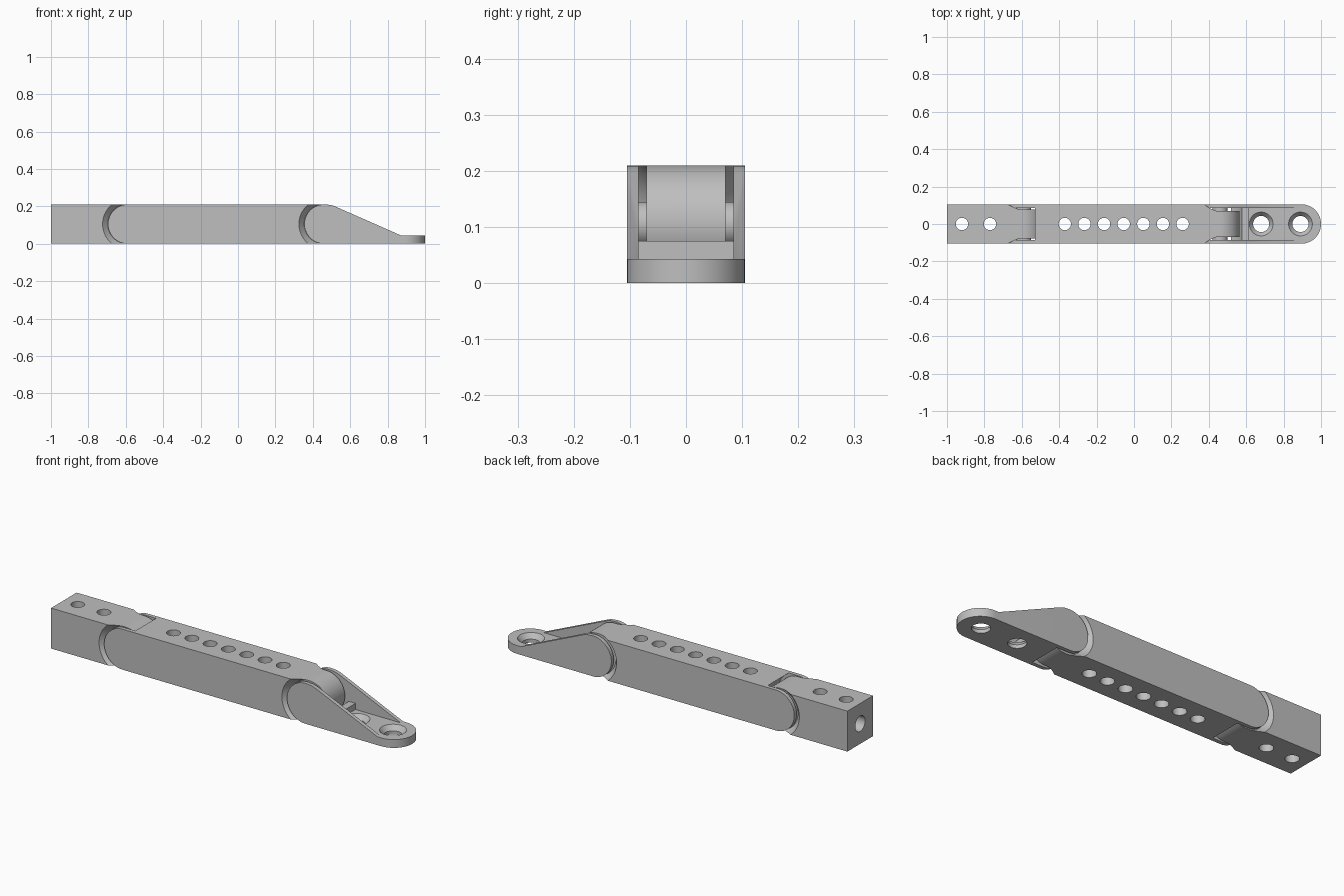
import bpy, bmesh
from math import cos, sin, pi

cube = bpy.data.objects.get("Cube")
if cube:
    bpy.data.objects.remove(cube, do_unlink=True)

W = 0.105                 # half width, half height and knuckle radius
JOINT_A, JOINT_B = -0.59, 0.46

grey = bpy.data.materials.new("plain_grey")
grey.use_nodes = True
grey.diffuse_color = (0.52, 0.52, 0.52, 1)
grey.node_tree.nodes["Principled BSDF"].inputs["Base Color"].default_value = (0.52, 0.52, 0.52, 1)


def arc(cx, cz, r, start, end, n=32):
    return [(cx + r * cos(start + (end - start) * i / n),
             cz + r * sin(start + (end - start) * i / n)) for i in range(n + 1)]


def circle(cx, cz, r):
    return arc(cx, cz, r, 0, 2 * pi, 64)[:-1]


def loft(name, rings):
    """Closed solid through equal-length rings of 3D points."""
    bm = bmesh.new()
    loops = [[bm.verts.new(p) for p in ring] for ring in rings]
    for a, b in zip(loops, loops[1:]):
        for i in range(len(a)):
            j = (i + 1) % len(a)
            bm.faces.new((a[i], a[j], b[j], b[i]))
    bm.faces.new(loops[0][::-1])
    bm.faces.new(loops[-1])
    bmesh.ops.recalc_face_normals(bm, faces=bm.faces)
    mesh = bpy.data.meshes.new(name)
    bm.to_mesh(mesh)
    bm.free()
    mesh.materials.append(grey)
    obj = bpy.data.objects.new(name, mesh)
    bpy.context.collection.objects.link(obj)
    return obj


def side_prism(name, pts, y0, y1):
    return loft(name, [[(x, y, z) for x, z in pts] for y in (y0, y1)])


def box(x0, x1, y0, y1, z0, z1):
    return side_prism("cutter", [(x0, z0), (x1, z0), (x1, z1), (x0, z1)], y0, y1)


def turned(x, steps):
    """Upright round cutter from (radius, height) steps."""
    return loft("cutter", [[(px, py, z) for px, py in circle(x, 0, r)] for r, z in steps])


def carve(obj, cutters, operation='DIFFERENCE'):
    for cutter in cutters:
        cutter.hide_render = True
        mod = obj.modifiers.new("cut", 'BOOLEAN')
        mod.operation, mod.solver, mod.object = operation, 'EXACT', cutter
        bpy.context.view_layer.update()
        graph = bpy.context.evaluated_depsgraph_get()
        result = bpy.data.meshes.new_from_object(obj.evaluated_get(graph))
        obj.modifiers.clear()
        obj.data = result
        bpy.data.objects.remove(cutter, do_unlink=True)


def tongue_cutters(x, half):
    """Flared sockets on both sides that leave a rounded tongue."""
    out = []
    for s in (-1, 1):
        rings = [[(px, s * y, pz) for px, pz in circle(x, W, r)]
                 for y, r in ((half, 0.1065), (0.107, 0.136))]
        out.append(loft("cutter", rings))
        out.append(box(x, x + 0.2, *sorted((s * half, s * 0.2)), -0.1, 0.4))
    return out


def fork_cutters(x, half=0.085):
    """Slot and rounded pocket between the two cheeks."""
    return [box(x - 0.2, x, -half, half, -0.1, 0.4),
            side_prism("cutter", circle(x, W, 0.121), -half, half)]


def through_hole(x, r=0.033):
    return turned(x, [(r, -0.1), (r, 0.4)])


# End block: rounded tongue, two cross holes, one bore along its length
end_block = side_prism("end_block",
                       [(-1, 2 * W), (-1, 0)] + arc(JOINT_A, W, W, -pi / 2, pi / 2), -W, W)
bore = loft("cutter", [[(x, y, z) for y, z in circle(0, W, 0.04)] for x in (-1.1, -0.72)])
carve(end_block, tongue_cutters(JOINT_A, 0.077)
      + [through_hole(x) for x in (-0.92, -0.77)] + [bore])

# Middle bar: fork on one end, tongue on the other, a row of seven holes
middle_bar = side_prism("middle_bar",
                        arc(JOINT_A, W, W, pi / 2, 3 * pi / 2)
                        + arc(JOINT_B, W, W, -pi / 2, pi / 2), -W, W)
carve(middle_bar, fork_cutters(JOINT_A) + tongue_cutters(JOINT_B, 0.07)
      + [through_hole(-0.37 + 0.105 * i) for i in range(7)])

# Mounting bracket: sloped cheeks, round-ended plate, countersunk holes
PLATE = 0.043
bracket = side_prism("mounting_bracket",
                     arc(JOINT_B, W, W, pi / 2, 3 * pi / 2)
                     + [(1.1, 0), (1.1, PLATE), (0.875, PLATE),
                        (0.525, 0.197), (0.51, 0.203), (0.49, 0.208)], -0.12, 0.12)
plan = [(0.3, W), (0.3, -W)] + arc(0.895, 0, W, -pi / 2, pi / 2)
carve(bracket, [loft("cutter", [[(x, y, z) for x, y in plan] for z in (-0.1, 0.4)])], 'INTERSECT')
carve(bracket, fork_cutters(JOINT_B) + [
    box(0.45, 0.7, -0.085, 0.085, 0.075, 0.4),
    box(0.615, 0.95, -0.085, 0.085, PLATE, 0.4)])
carve(bracket, [turned(x, [(0.043, -0.1), (0.043, 0.018), (0.064, 0.0435), (0.064, 0.06)])
                for x in (0.68, 0.89)])

# Hinge pins hidden between the cheeks
pins = [side_prism(f"hinge_pin_{side}", circle(x, W, 0.04), -0.095, 0.095)
        for side, x in (("end", JOINT_A), ("bracket", JOINT_B))]

# Smooth the round surfaces and keep the edges crisp
parts = [end_block, middle_bar, bracket] + pins
bpy.ops.object.select_all(action='DESELECT')
for part in parts:
    part.select_set(True)
bpy.context.view_layer.objects.active = end_block
bpy.ops.object.shade_smooth_by_angle(angle=0.5)
